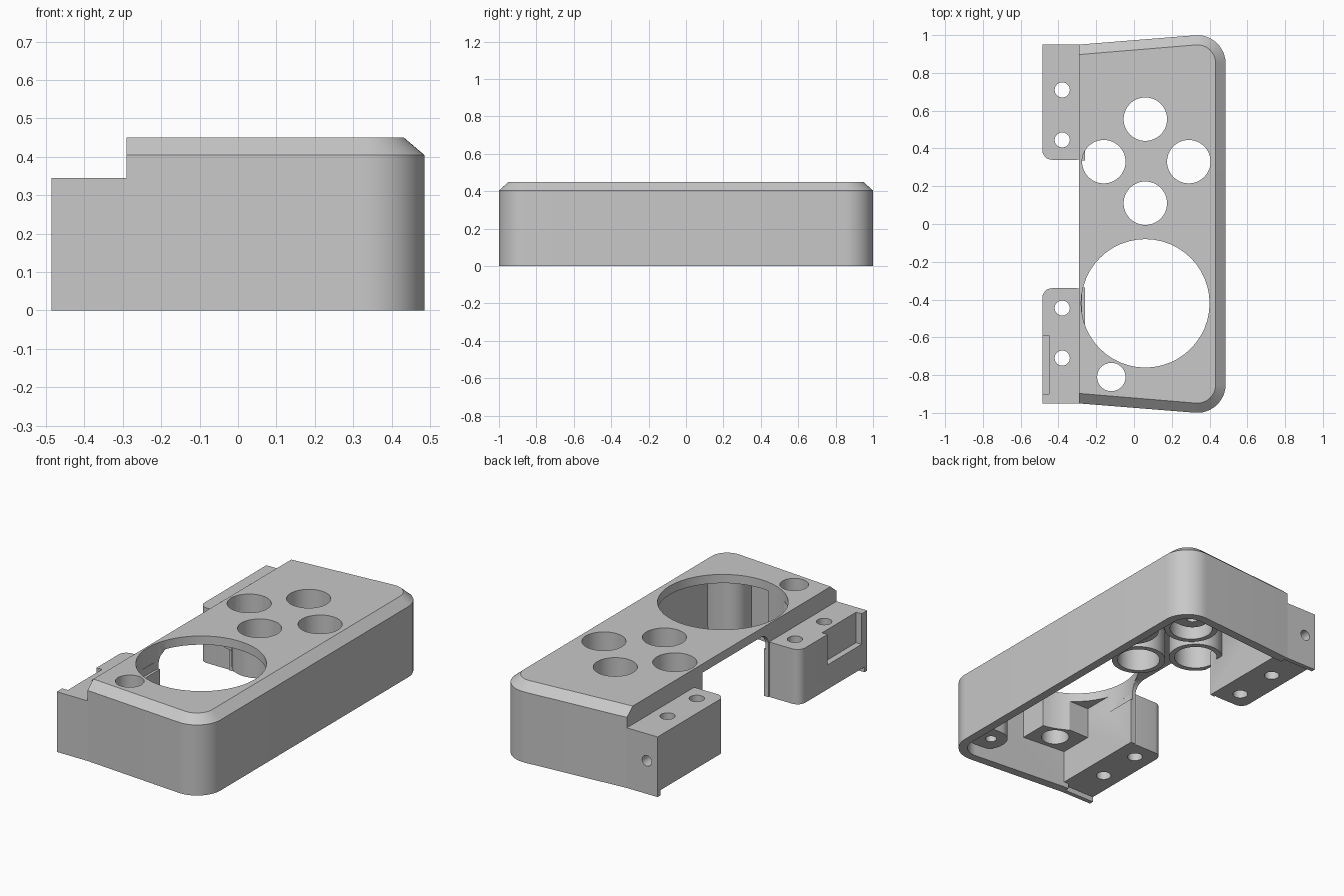
import bpy, bmesh
from math import sin, cos, tan, pi
from mathutils import Vector

cube = bpy.data.objects.get("Cube")
if cube:
    bpy.data.objects.remove(cube, do_unlink=True)

GREY = (0.58, 0.58, 0.58, 1)
mat = bpy.data.materials.new("plain_grey")
mat.use_nodes = True
mat.diffuse_color = GREY
mat.node_tree.nodes["Principled BSDF"].inputs["Base Color"].default_value = GREY


def rounded(corners, steps=12):
    """Outline from (x, y, radius) corners, each rounded by an arc."""
    out = []
    for i, (x, y, r) in enumerate(corners):
        p = Vector((x, y))
        if r <= 0:
            out.append(p)
            continue
        a = (Vector(corners[i - 1][:2]) - p).normalized()
        b = (Vector(corners[(i + 1) % len(corners)][:2]) - p).normalized()
        half = a.angle(b) / 2
        centre = p + (a + b).normalized() * (r / sin(half))
        start = (p + a * (r / tan(half)) - centre).normalized()
        end = (p + b * (r / tan(half)) - centre).normalized()
        sweep = pi - 2 * half
        for k in range(steps + 1):
            t = sweep * k / steps
            out.append(centre + (start * sin(sweep - t) + end * sin(t)) * (r / sin(sweep)))
    return out


def rect(x0, x1, y0, y1, r=(0, 0, 0, 0)):
    return rounded([(x0, y0, r[0]), (x1, y0, r[1]), (x1, y1, r[2]), (x0, y1, r[3])])


def circle(x, y, r, n=48):
    return [Vector((x + r * cos(2 * pi * k / n), y + r * sin(2 * pi * k / n))) for k in range(n)]


def loft(name, rings, axes="xyz"):
    """Solid through matching outlines [(outline, height)]; axes places u, v, height."""
    bm = bmesh.new()
    loops = []
    for outline, h in rings:
        loop = []
        for u, v in outline:
            where = dict(zip(axes, (u, v, h)))
            loop.append(bm.verts.new((where["x"], where["y"], where["z"])))
        loops.append(loop)
    bm.faces.new(loops[0])
    bm.faces.new(loops[-1])
    for lo, hi in zip(loops, loops[1:]):
        for i in range(len(lo)):
            j = (i + 1) % len(lo)
            bm.faces.new((lo[i], lo[j], hi[j], hi[i]))
    bmesh.ops.recalc_face_normals(bm, faces=bm.faces)
    mesh = bpy.data.meshes.new(name)
    bm.to_mesh(mesh)
    bm.free()
    mesh.materials.append(mat)
    ob = bpy.data.objects.new(name, mesh)
    bpy.context.collection.objects.link(ob)
    return ob


def prism(name, outline, z0, z1, axes="xyz"):
    return loft(name, [(outline, z0), (outline, z1)], axes)


def cut(ob, *cutters):
    bpy.context.view_layer.objects.active = ob
    for c in cutters:
        c.hide_render = True
        mod = ob.modifiers.new("cut", "BOOLEAN")
        mod.operation = "DIFFERENCE"
        mod.solver = "EXACT"
        mod.object = c
        bpy.ops.object.modifier_apply(modifier=mod.name)
        bpy.data.objects.remove(c, do_unlink=True)


def hole(x, y, r, z0=-0.1, z1=0.6):
    return prism("hole_cutter", circle(x, y, r), z0, z1)


def box(x0, x1, y0, y1, z0, z1):
    return prism("box_cutter", rect(x0, x1, y0, y1), z0, z1)


def body(d, left=-0.29):
    """Shell outline inset by d."""
    y_left, y_right, x, r = 0.95 - d, 1.012 - d * 1.04, 0.485 - d, 0.15 - d
    return rounded([(left, -y_left, 0), (x, -y_right, r), (x, y_right, r), (left, y_left, 0)])


BUTTONS = [(0.06, 0.555), (0.06, 0.11), (0.29, 0.33), (-0.16, 0.33)]
BIG = (0.06, -0.42, 0.34)
SMALL = (-0.12, -0.81, 0.075)
parts = []

# Hollow shell with a chamfered top and an open side
shell = loft("shell", [(body(0), 0), (body(0), 0.405), (body(0.053), 0.45)])
opening = rect(-0.335, 0.335, -0.1, 0.4, (0, 0, 0.07, 0.07))
cut(shell, prism("cavity_cutter", body(0.05, -0.26), -0.1, 0.4),
    prism("opening_cutter", opening, -0.35, -0.2, "yzx"),
    box(-0.35, -0.2, -0.9, 0.9, -0.1, 0.03),
    hole(*BIG, 0.3), hole(*SMALL, 0.3), *[hole(x, y, 0.115, 0.3) for x, y in BUTTONS])
parts.append(shell)

# Guide tubes under the buttons
for i, (x, y) in enumerate(BUTTONS):
    tube = prism(f"button_tube_{i + 1}", circle(x, y, 0.145), 0.23, 0.4)
    cut(tube, hole(x, y, 0.115), box(-0.5, -0.289, -1, 1, 0, 0.6))
    parts.append(tube)

# Square boss around the small hole, scooped by the large opening
boss = prism("small_hole_boss", rect(-0.26, 0.01, -0.93, -0.7), 0.22, 0.4)
cut(boss, hole(*SMALL), hole(*BIG))
parts.append(boss)

for side, label in ((1, "back"), (-1, "front")):
    # Corner screw boss
    ya, yb = sorted((side * 0.76, side * 0.96))
    post = prism(f"{label}_screw_post", rect(0.21, 0.44, ya, yb, (0.09,) * 4), 0.07, 0.4)
    cut(post, hole(0.3, side * 0.85, 0.03, 0, 0.3))
    parts.append(post)

    # Mounting block with rounded inner corners
    ya, yb = sorted((side * 0.34, side * 0.95))
    radii = (0, 0, 0.03, 0.05) if side < 0 else (0.05, 0.03, 0, 0)
    block = prism(f"{label}_mounting_block", rect(-0.485, -0.275, ya, yb, radii), 0.03, 0.345)
    cut(block, hole(-0.38, side * 0.445, 0.04), hole(-0.38, side * 0.71, 0.04))
    if side > 0:
        cut(block, prism("side_hole_cutter", circle(-0.417, 0.19, 0.03), 0.8, 1.1, "xzy"))
    else:
        cut(block, box(-0.6, -0.45, -0.9, -0.59, 0.17, 0.5))
    parts.append(block)

    # Lip continuing the end wall below the block
    ya, yb = sorted((side * 0.925, side * 0.95))
    parts.append(prism(f"{label}_lip", rect(-0.485, -0.29, ya, yb), 0, 0.03))

# Smooth the round surfaces and keep hard edges
bpy.ops.object.select_all(action="DESELECT")
for ob in parts:
    ob.select_set(True)
bpy.context.view_layer.objects.active = shell
bpy.ops.object.shade_smooth_by_angle(angle=pi / 6)
